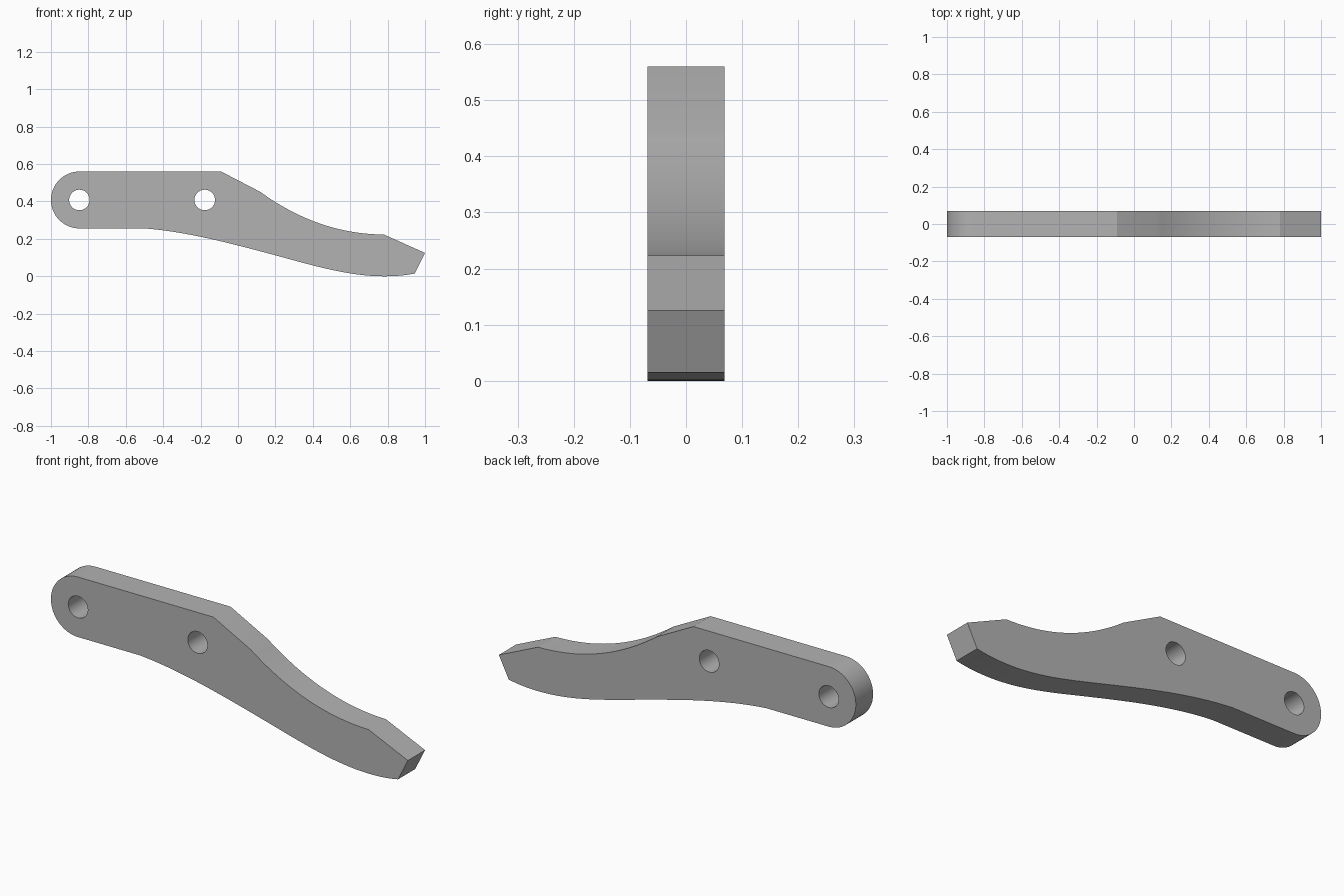
import bpy
import bmesh
from math import cos, sin, pi
from mathutils import Vector
from mathutils.geometry import interpolate_bezier

if "Cube" in bpy.data.objects:
    bpy.data.objects.remove(bpy.data.objects["Cube"], do_unlink=True)

HALF_WIDTH = 0.069
PIVOT = (-0.848, 0.408)
PIN = (-0.178, 0.408)
END_RADIUS = 0.152
HOLE_RADIUS = 0.055


def arc(center, radius, start, end, steps):
    """Points of a circular arc in the side profile."""
    angles = [start + (end - start) * i / steps for i in range(steps + 1)]
    return [(center[0] + radius * cos(a), center[1] + radius * sin(a)) for a in angles]


def bezier(a, b, c, d, steps=20):
    """Points of a cubic curve in the side profile."""
    pts = interpolate_bezier(*(Vector((x, 0, z)) for x, z in (a, b, c, d)), steps + 1)
    return [(p.x, p.z) for p in pts]


def add_loop(bm, points):
    verts = [bm.verts.new((x, -HALF_WIDTH, z)) for x, z in points]
    return [bm.edges.new((v, verts[i - 1])) for i, v in enumerate(verts)]


# Lever outline: rounded end, curved underside, angled tip, scooped top
outline = arc(PIVOT, END_RADIUS, pi / 2, 3 * pi / 2, 32)
outline += bezier((-0.5, 0.256), (-0.27, 0.238), (-0.03, 0.174), (0.2, 0.112))
outline += bezier((0.2, 0.112), (0.4, 0.058), (0.59, 0), (0.78, 0))[1:]
outline += bezier((0.78, 0), (0.84, 0), (0.89, 0.004), (0.945, 0.015), 8)[1:]
outline += [(1, 0.125)]
outline += bezier((0.78, 0.223), (0.55, 0.225), (0.33, 0.298), (0.118, 0.452))
outline += [(-0.09, 0.56)]

# Fill the profile around the two pin holes and extrude it to full width
bm = bmesh.new()
edges = add_loop(bm, outline)
for hole in (PIVOT, PIN):
    edges += add_loop(bm, arc(hole, HOLE_RADIUS, 0, 2 * pi, 32)[:-1])
bmesh.ops.triangle_fill(bm, edges=edges, use_beauty=True, normal=(0, -1, 0))
extruded = bmesh.ops.extrude_face_region(bm, geom=bm.faces[:], use_keep_orig=True)
moved = [g for g in extruded["geom"] if isinstance(g, bmesh.types.BMVert)]
bmesh.ops.translate(bm, verts=moved, vec=(0, 2 * HALF_WIDTH, 0))
bmesh.ops.recalc_face_normals(bm, faces=bm.faces[:])

mesh = bpy.data.meshes.new("lever_arm")
bm.to_mesh(mesh)
bm.free()
lever = bpy.data.objects.new("lever_arm", mesh)
bpy.context.collection.objects.link(lever)

# Plain grey finish
grey = bpy.data.materials.new("plain grey")
grey.use_nodes = True
color = (0.45, 0.45, 0.45, 1)
grey.diffuse_color = color
grey.node_tree.nodes["Principled BSDF"].inputs["Base Color"].default_value = color
mesh.materials.append(grey)

# Smooth the curved walls and keep the rims crisp
bpy.ops.object.select_all(action="DESELECT")
lever.select_set(True)
bpy.context.view_layer.objects.active = lever
bpy.ops.object.shade_smooth_by_angle(angle=pi / 9)
